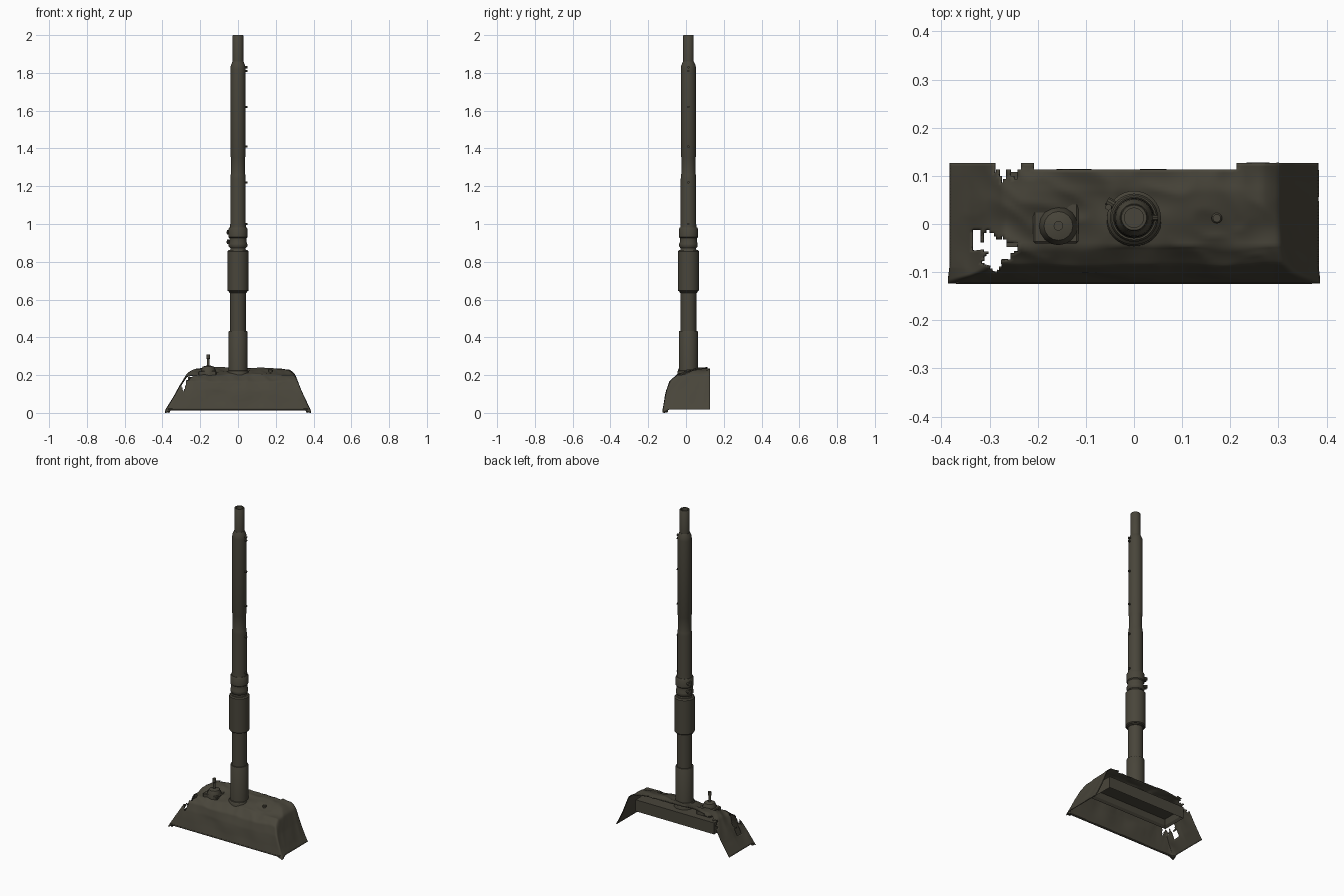
import bpy, bmesh, math
from mathutils import Vector, noise

cube = bpy.data.objects.get("Cube")
if cube:
    bpy.data.objects.remove(cube, do_unlink=True)

olive = bpy.data.materials.new("dark olive")
olive.use_nodes = True
COLOUR = (0.066, 0.060, 0.043, 1)
olive.diffuse_color = COLOUR
olive.node_tree.nodes["Principled BSDF"].inputs["Base Color"].default_value = COLOUR

AXIS_Y = 0.013  # barrel axis


def finish(name, bm, smooth=35):
    mesh = bpy.data.meshes.new(name)
    bm.to_mesh(mesh)
    bm.free()
    mesh.materials.append(olive)
    ob = bpy.data.objects.new(name, mesh)
    bpy.context.collection.objects.link(ob)
    bpy.ops.object.select_all(action="DESELECT")
    ob.select_set(True)
    bpy.context.view_layer.objects.active = ob
    bpy.ops.object.shade_smooth_by_angle(angle=math.radians(smooth))
    return ob


def lathe(name, profile, x=0, y=AXIS_Y, segs=32):
    """Spin (radius, z) points round a vertical axis."""
    bm = bmesh.new()
    rings = []
    for r, z in profile:
        rings.append([bm.verts.new((x + r * math.cos(2 * math.pi * i / segs),
                                    y + r * math.sin(2 * math.pi * i / segs), z))
                      for i in range(segs)])
    for a, b in zip(rings, rings[1:]):
        for i in range(segs):
            j = (i + 1) % segs
            bm.faces.new((a[i], a[j], b[j], b[i]))
    bm.faces.new(rings[0][::-1])
    bm.faces.new(rings[-1])
    return finish(name, bm)


def box(name, lo, hi, bevel=0.004):
    bm = bmesh.new()
    bmesh.ops.create_cube(bm, size=1)
    for v in bm.verts:
        v.co = [l + (c + 0.5) * (h - l) for c, l, h in zip(v.co, lo, hi)]
    if bevel:
        bmesh.ops.bevel(bm, geom=bm.edges[:], offset=bevel, segments=1, affect="EDGES")
    return finish(name, bm, 25)


def pin(name, base, direction, radius, length, segs=10):
    """Small cylinder pointing along a direction."""
    d = Vector(direction).normalized()
    bm = bmesh.new()
    bmesh.ops.create_cone(bm, cap_ends=True, segments=segs, radius1=radius,
                          radius2=radius, depth=length)
    rot = d.to_track_quat("Z", "Y")
    for v in bm.verts:
        v.co = rot @ v.co + Vector(base) + d * length / 2
    return finish(name, bm)


# --- barrel, stacked sections ---
lathe("barrel_root", [(0.05, 0.17), (0.05, 0.43), (0.048, 0.434), (0.042, 0.434)])
lathe("barrel_lower_tube", [(0.042, 0.42), (0.042, 0.635), (0.047, 0.637), (0.047, 0.65)])
lathe("fume_sleeve", [(0.05, 0.643), (0.056, 0.648), (0.056, 0.855), (0.05, 0.862)])
lathe("barrel_neck", [(0.045, 0.855), (0.041, 0.865), (0.041, 1.0)])
lathe("clamp_collar", [(0.042, 0.872), (0.049, 0.882), (0.049, 0.895), (0.045, 0.905),
                       (0.045, 0.925), (0.05, 0.93), (0.05, 0.975), (0.046, 0.982)])
lathe("thermal_sleeve", [(0.043, 0.98), (0.041, 1.0), (0.041, 1.24), (0.039, 1.26),
                         (0.037, 1.27), (0.037, 1.35), (0.04, 1.36), (0.04, 1.82),
                         (0.038, 1.84), (0.029, 1.86)])
lathe("muzzle", [(0.028, 1.85), (0.028, 1.997), (0.026, 2.0), (0.02, 2.0), (0.02, 1.85)])

# --- sleeve bolts and collar lugs ---
for i, z in enumerate((1.0, 1.22, 1.41, 1.62, 1.81, 1.83)):
    pin(f"sleeve_bolt_{i}", (0.035, AXIS_Y, z), (1, 0, 0), 0.006, 0.015)
for i, z in enumerate((0.905, 0.955)):
    pin(f"collar_lug_{i}", (-0.03, AXIS_Y + 0.02, z), (-0.85, 0.5, 0), 0.009, 0.03)
    pin(f"collar_nut_{i}", (-0.053, AXIS_Y + 0.022, z - 0.01), (0, 0, 1), 0.007, 0.024, 6)

# --- mount body with a recessed underside ---
bm = bmesh.new()
bmesh.ops.create_cube(bm, size=1)
for v in bm.verts:
    v.co = (v.co.x * 0.53, 0.03 + v.co.y * 0.155, 0.155 + v.co.z * 0.07)
under = min(bm.faces, key=lambda f: f.calc_center_median().z)
bmesh.ops.inset_region(bm, faces=[under], thickness=0.018)
bmesh.ops.translate(bm, verts=under.verts, vec=(0, 0, 0.012))
bmesh.ops.inset_region(bm, faces=[under], thickness=0.016)
bmesh.ops.translate(bm, verts=under.verts, vec=(0, 0, 0.03))
finish("mount_body", bm, 25)


# --- canvas cover: open-backed draped sheet ---
def sample(points, n):
    """Even arc-length samples of a polyline."""
    lens = [math.dist(a, b) for a, b in zip(points, points[1:])]
    out = []
    for i in range(n + 1):
        d = sum(lens) * i / n
        k = 0
        while k < len(lens) - 1 and d > lens[k]:
            d -= lens[k]
            k += 1
        a, b = points[k], points[k + 1]
        t = min(d / lens[k], 1)
        out.append((a[0] + (b[0] - a[0]) * t, a[1] + (b[1] - a[1]) * t))
    return out


def smooth_min(a, b, k=0.025):
    h = max(k - abs(a - b), 0) / k
    return min(a, b) - h * h * k / 4


side = [(-0.382, 0.018), (-0.34, 0.08), (-0.305, 0.14), (-0.27, 0.2), (-0.23, 0.228), (-0.15, 0.25),
        (0.22, 0.25), (0.265, 0.236), (0.3, 0.2), (0.33, 0.125), (0.365, 0.05), (0.382, 0.018)]
front = [(-0.122, 0.018), (-0.112, 0.06), (-0.1, 0.12), (-0.085, 0.165), (-0.045, 0.2),
         (0.0, 0.213), (0.07, 0.235), (0.127, 0.236)]
bm = bmesh.new()
grid = []
for x, zs in sample(side, 110):
    row = []
    for y, zf in sample(front, 56):
        z = smooth_min(zs, zf)
        # loose folds, stiff at the hem
        loose = min(1, max(0, (z - 0.02) / 0.08))
        n = noise.noise(Vector((x * 9, y * 13, z * 7)))
        crease = abs(noise.noise(Vector((x * 14 + y * 9, y * 11 - x * 5, 3.1))))
        z += loose * (0.008 * n - 0.012 * crease + 0.003)
        yy = y + loose * 0.008 * n * (y < -0.05)
        # corners droop to the lowest point
        droop = max(0, (abs(x) - 0.34) / 0.042) * max(0, (-0.09 - y) / 0.032)
        z -= 0.016 * droop
        row.append(bm.verts.new((x * (1 + 0.01 * droop), yy, max(z, 0.001))))
    grid.append(row)
for a, b in zip(grid, grid[1:]):
    for j in range(len(a) - 1):
        bm.faces.new((a[j], b[j], b[j + 1], a[j + 1]))


def torn(face):
    x, y, _ = face.calc_center_median()
    dx, dy = x + 0.285, y + 0.055
    ang = math.atan2(dy, dx)
    hole = math.hypot(dx, dy) < 0.034 + 0.009 * math.sin(3 * ang + 1) + 0.006 * math.sin(7 * ang)
    slit = abs(x + 0.325) < 0.009 and -0.055 < y < -0.015
    rear_mid = -0.205 < x < 0.21 and y > 0.112
    notch = -0.29 < x < -0.23 and y > 0.1 + 0.012 * math.sin(x * 260)
    return hole or slit or rear_mid or notch


bmesh.ops.delete(bm, geom=[f for f in bm.faces if torn(f)], context="FACES")
bmesh.ops.recalc_face_normals(bm, faces=bm.faces[:])
cover = finish("canvas_cover", bm, 50)
cloth = cover.modifiers.new("cloth_thickness", "SOLIDIFY")
cloth.thickness = 0.004
cloth.offset = 0

# --- rolled hem along the front, swollen at the corners ---
for s in (-1, 1):
    pin("hem_end", (s * 0.365, -0.115, 0.008), (s * 0.5, 0.5, 0.1), 0.008, 0.02)
pin("front_hem", (-0.37, -0.12, 0.018), (1, 0, 0), 0.005, 0.74, 8)

# --- fittings on top of the cover ---
lathe("barrel_gaiter", [(0.06, 0.17), (0.059, 0.215), (0.055, 0.222), (0.05, 0.224)])
box("sight_plate", (-0.21, -0.04, 0.18), (-0.115, 0.066, 0.222))
lathe("sight_base", [(0.04, 0.18), (0.04, 0.222), (0.03, 0.245), (0.012, 0.25)], -0.157, -0.004, 16)
lathe("sight_post", [(0.007, 0.24), (0.007, 0.285), (0.01, 0.288), (0.01, 0.31)], -0.157, -0.004, 12)
lathe("cover_stud", [(0.011, 0.19), (0.011, 0.226), (0.008, 0.23)], 0.172, 0.012, 16)
